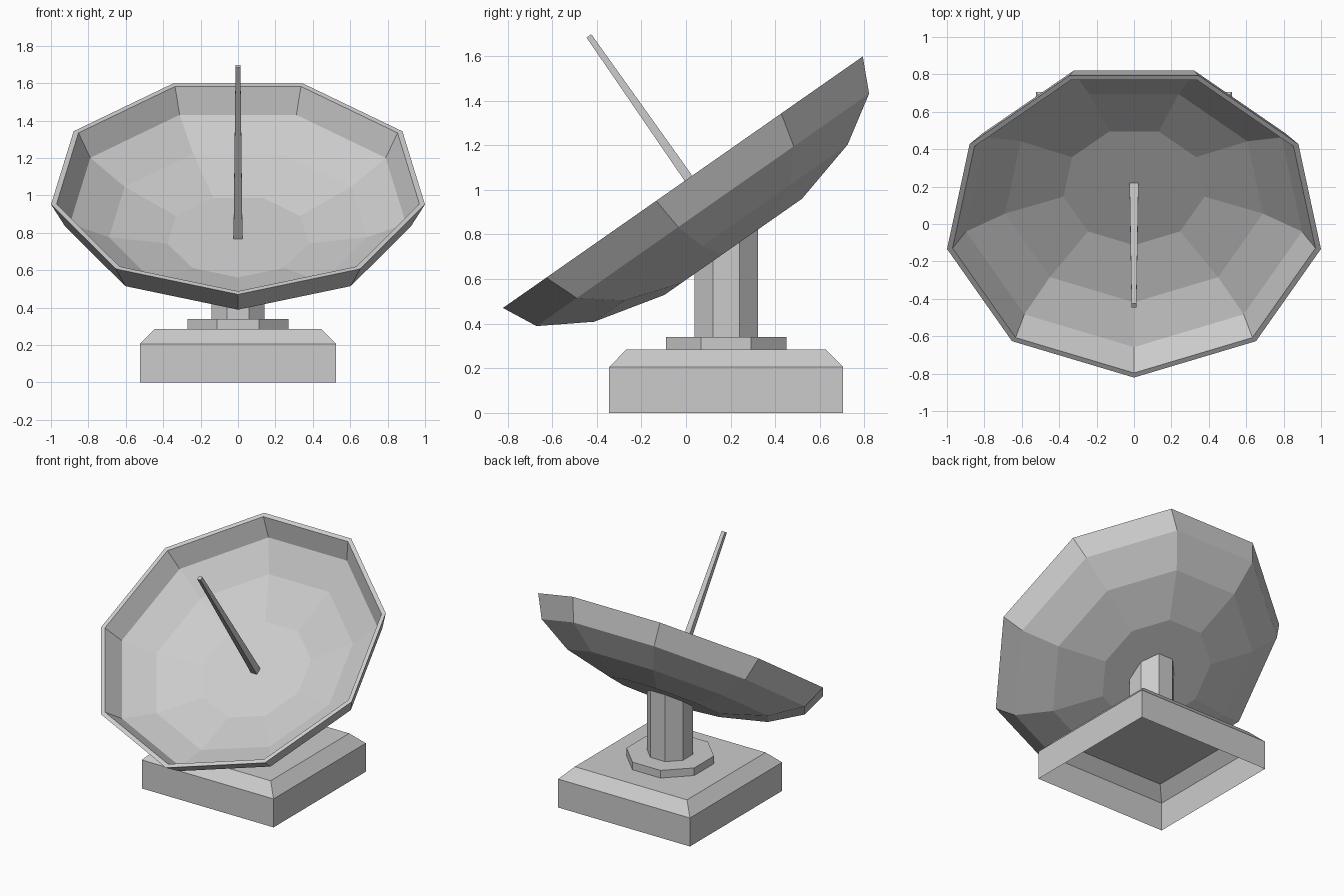
import bpy, bmesh
from math import pi, cos, sin, tan, radians
from mathutils import Matrix

if "Cube" in bpy.data.objects:
    bpy.data.objects.remove(bpy.data.objects["Cube"])

TILT = radians(34.95)
BASE_Y = 0.18


def lathe(name, rings, sides, phase, matrix, cap_start=True):
    """Stack polygon rings (radius, height), bridge them and cap the ends."""
    bm = bmesh.new()
    loops = []
    for r, h in rings:
        loops.append([bm.verts.new((r * cos(phase + 2 * pi * i / sides),
                                    r * sin(phase + 2 * pi * i / sides), h))
                      for i in range(sides)])
    for a, b in zip(loops, loops[1:]):
        for i in range(sides):
            j = (i + 1) % sides
            bm.faces.new((a[i], a[j], b[j], b[i]))
    if cap_start:
        bm.faces.new(loops[0][::-1])
    bm.faces.new(loops[-1])
    bm.transform(matrix)
    mesh = bpy.data.meshes.new(name)
    bm.to_mesh(mesh)
    bm.free()
    obj = bpy.data.objects.new(name, mesh)
    bpy.context.collection.objects.link(obj)
    return obj


on_base = Matrix.Translation((0, BASE_Y, 0))
dish_frame = Matrix.Translation((0, 0.011, 1.052)) @ Matrix.Rotation(TILT, 4, 'X')
SQ = 2 ** 0.5               # half width to corner radius, square
OCT = 1 / cos(pi / 8)       # half width to corner radius, octagon

# Hollow plinth, open underneath, with a sloped shoulder
lathe("base_plinth", [(0.525 * SQ, 0), (0.525 * SQ, 0.205), (0.447 * SQ, 0.285)],
      4, pi / 4, on_base, cap_start=False)

# Octagonal collar
lathe("post_collar", [(0.27 * OCT, 0.285), (0.27 * OCT, 0.34)], 8, pi / 8, on_base)

# Octagonal post, its top sheared to follow the back of the dish
post = lathe("support_post", [(0.142 * OCT, 0.34), (0.142 * OCT, 0.76)],
             8, pi / 8, on_base)
for v in post.data.vertices:
    if v.co.z > 0.5:
        v.co.z = 0.765 + tan(TILT) * (v.co.y - 0.211)

# Nine-sided dish: outer shell, rim, then inner bowl
dish_profile = [(0.388, -0.367), (0.715, -0.285), (0.938, -0.153), (1.015, 0),
                (0.985, 0), (0.912, -0.137), (0.70, -0.252), (0.383, -0.331)]
lathe("dish", dish_profile, 9, -pi / 2, dish_frame)

# Tapered square feed rod
lathe("feed_rod", [(0.024 * SQ, -0.335), (0.013 * SQ, 0.779)], 4, pi / 4, dish_frame)
